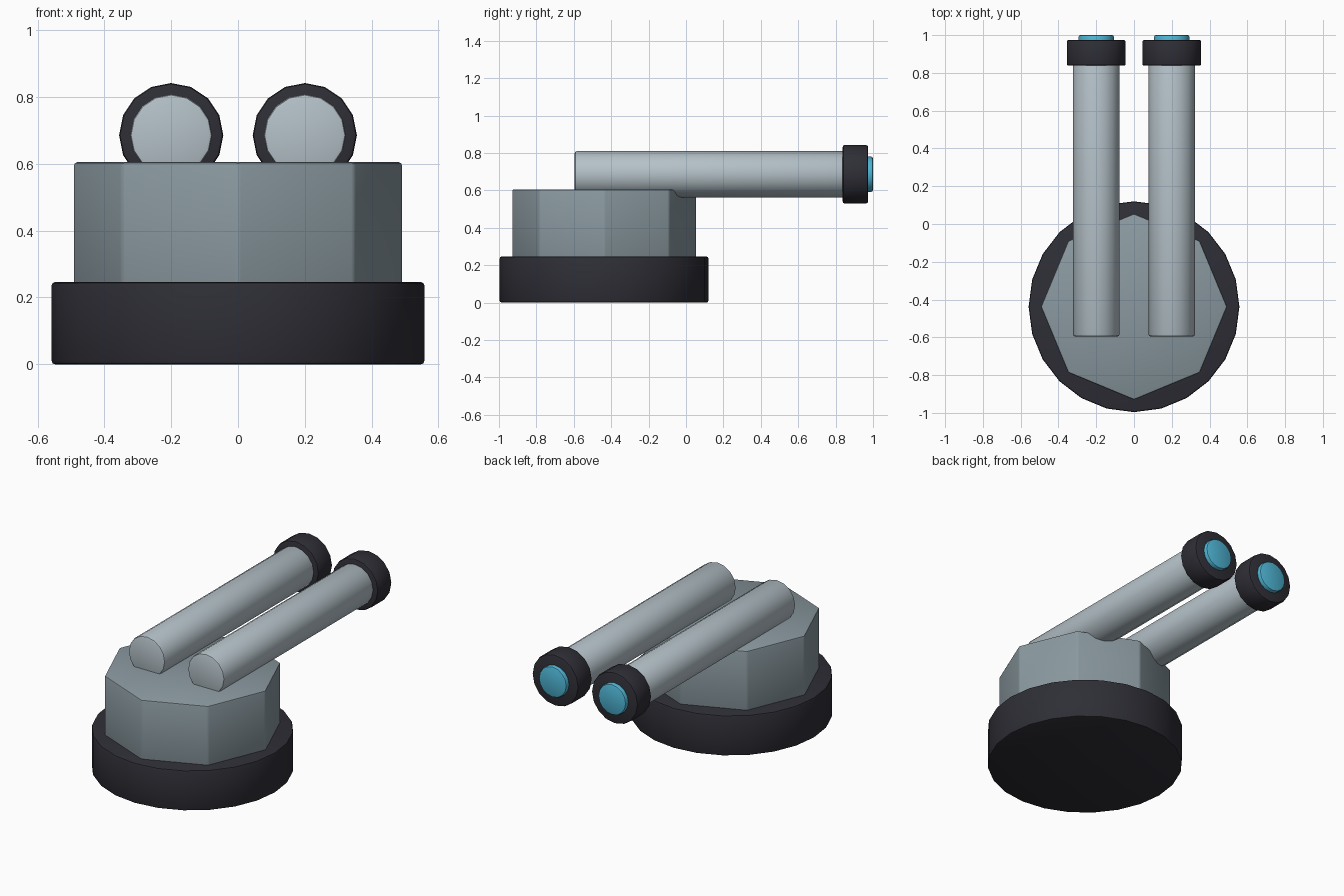
import bpy, math

if "Cube" in bpy.data.objects:
    bpy.data.objects.remove(bpy.data.objects["Cube"])


def material(name, rgb):
    m = bpy.data.materials.new(name)
    # sRGB 0-255 to linear
    lin = [((c / 255 + 0.055) / 1.055) ** 2.4 for c in rgb]
    m.diffuse_color = (*lin, 1)
    m.use_nodes = True
    m.node_tree.nodes["Principled BSDF"].inputs["Base Color"].default_value = m.diffuse_color
    return m


CHARCOAL = material("charcoal", (46, 46, 54))
STEEL = material("steel grey", (138, 153, 160))
LIGHT = material("light grey", (180, 193, 200))
CYAN = material("cyan glow", (79, 182, 214))


def drum(name, sides, radius, start, end, at, mat, along_y=False, bevel=0.01):
    """Bevelled prism from start to end, along z or along y."""
    mid = (start + end) / 2
    loc = (at[0], mid, at[1]) if along_y else (at[0], at[1], mid)
    rot = (math.pi / 2, 0, 0) if along_y else (0, 0, 0)
    bpy.ops.mesh.primitive_cylinder_add(vertices=sides, radius=radius,
                                        depth=end - start, location=loc, rotation=rot)
    ob = bpy.context.object
    ob.name = name
    ob.data.materials.append(mat)
    mod = ob.modifiers.new("edge_bevel", 'BEVEL')
    mod.width = bevel
    mod.segments = 2
    mod.limit_method = 'ANGLE'
    mod.angle_limit = math.radians(30)
    bpy.ops.object.modifier_apply(modifier=mod.name)
    bpy.ops.object.shade_smooth_by_angle(angle=math.radians(30))
    return ob


CENTRE_Y = -0.438

# Round base and octagonal turret body
drum("base", 24, 0.558, 0.0, 0.246, (0, CENTRE_Y), CHARCOAL)
drum("turret_body", 8, 0.493, 0.20, 0.605, (0, CENTRE_Y), STEEL)

# Twin barrels with muzzle collars and glowing tips
for side, x in (("left", -0.2), ("right", 0.2)):
    at = (x, 0.686)
    drum(side + "_barrel", 16, 0.123, -0.595, 0.88, at, LIGHT, True)
    drum(side + "_muzzle_collar", 16, 0.156, 0.838, 0.974, at, CHARCOAL, True)
    drum(side + "_muzzle_glow", 16, 0.094, 0.92, 1.0, at, CYAN, True)
